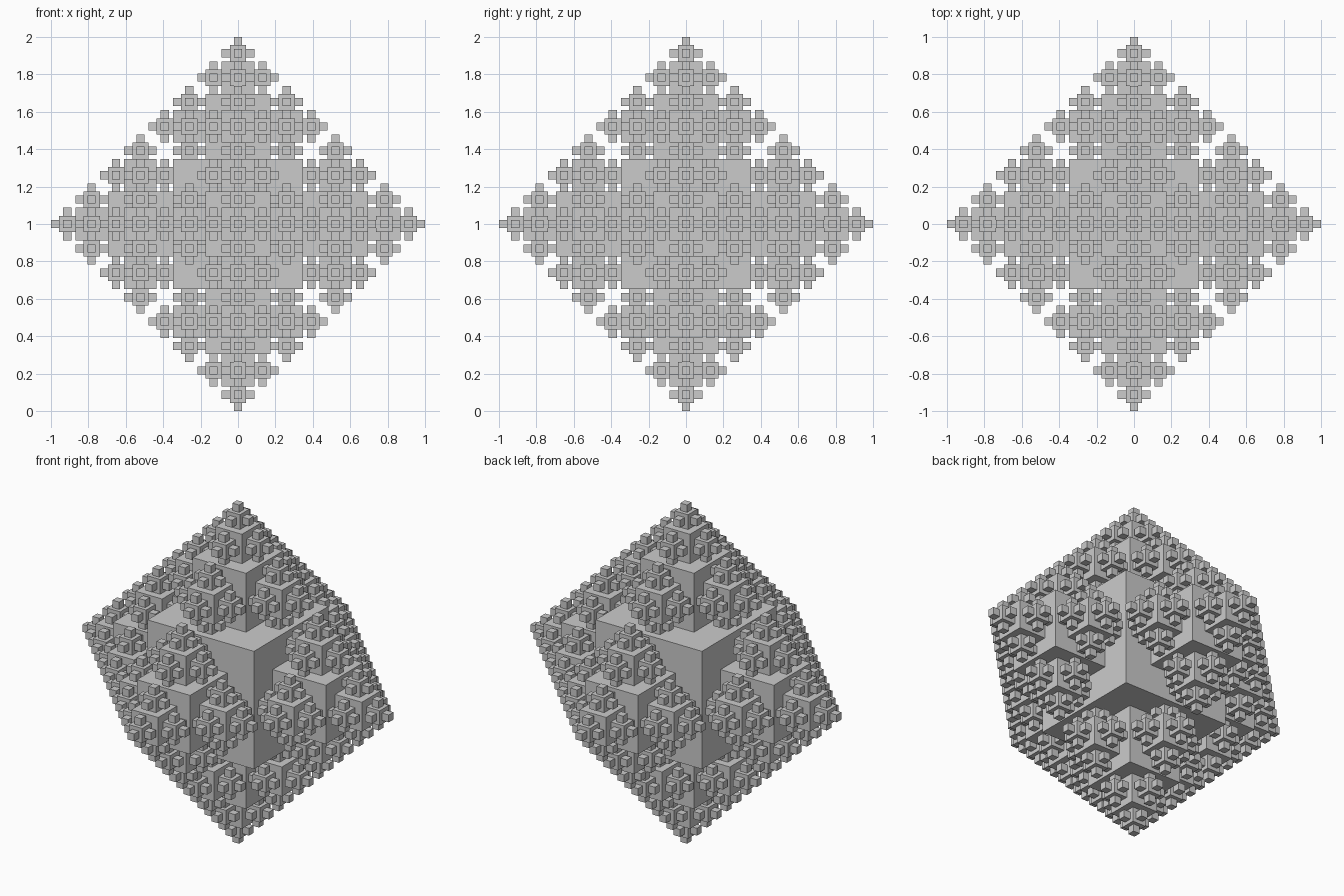
import bpy, bmesh
from mathutils import Vector, Matrix

if "Cube" in bpy.data.objects:
    bpy.data.objects.remove(bpy.data.objects["Cube"])

LEVELS = 5
# half size of the core so that core + chain of halved cubes reaches 1 unit
CORE = 1 / (1 + sum(2 * 0.5 ** i for i in range(1, LEVELS)))
NAMES = ["core_cube", "large_cubes", "medium_cubes", "small_cubes", "tiny_cubes"]
DIRS = [Vector(d) for d in ((1, 0, 0), (-1, 0, 0), (0, 1, 0),
                            (0, -1, 0), (0, 0, 1), (0, 0, -1))]


def cube_set(name, centres, half):
    bm = bmesh.new()
    for c in centres:
        bmesh.ops.create_cube(bm, size=2 * half, matrix=Matrix.Translation(c))
    mesh = bpy.data.meshes.new(name)
    bm.to_mesh(mesh)
    bm.free()
    bpy.context.collection.objects.link(bpy.data.objects.new(name, mesh))


# each level puts a half-size cube on every free face of the level before
cubes = [(Vector((0, 0, 1)), Vector((0, 0, 0)))]
half = CORE
for name in NAMES:
    cube_set(name, [c for c, _ in cubes], half)
    cubes = [(c + d * half * 1.5, d) for c, grown in cubes
             for d in DIRS if d != -grown]
    half /= 2
